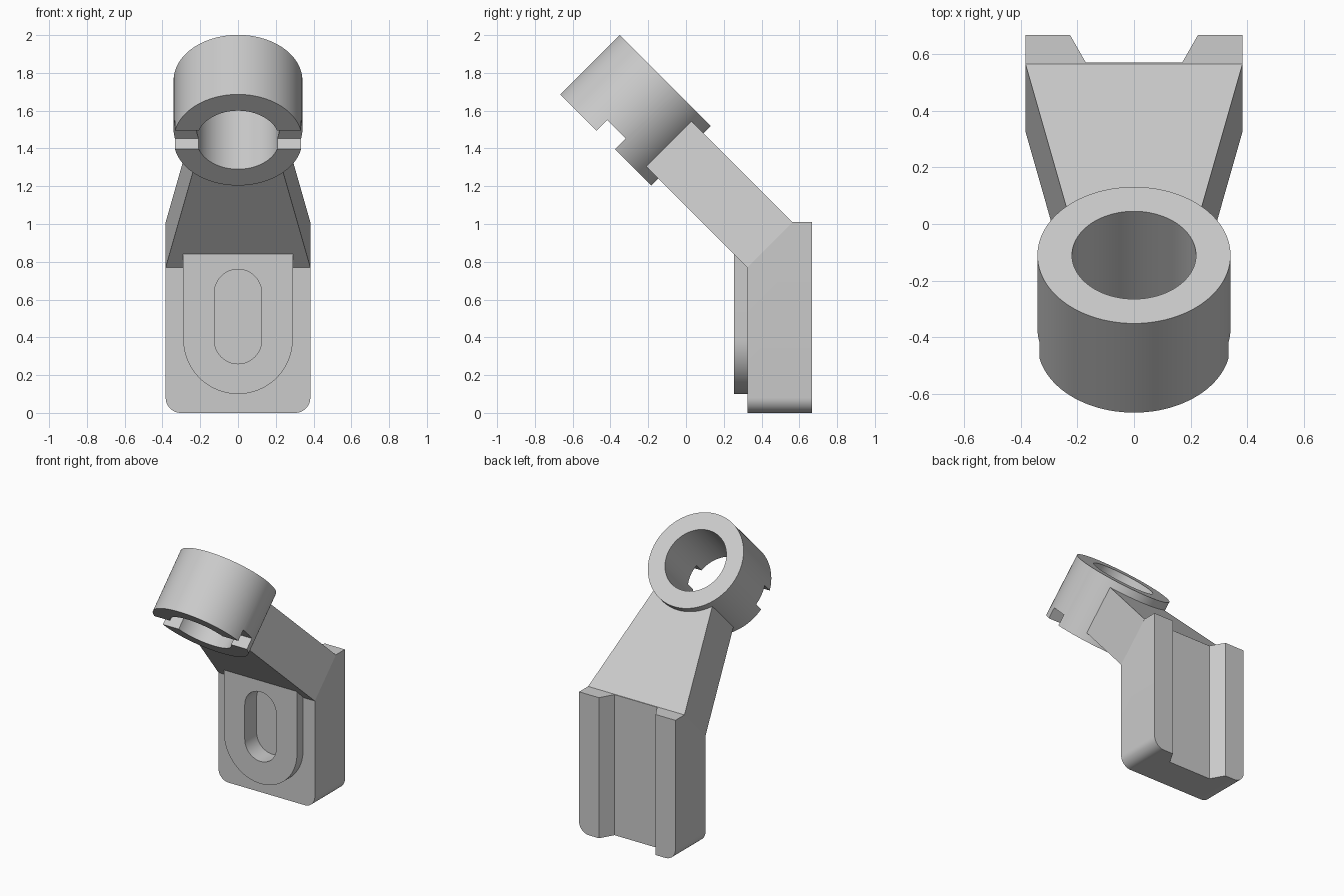
import bpy, bmesh
from math import pi, sin, cos, radians
from mathutils import Matrix, Vector

if "Cube" in bpy.data.objects:
    bpy.data.objects.remove(bpy.data.objects["Cube"])

# Axis maps for extruded outlines: (u, v, depth) -> xyz
FRONT = lambda u, v, d: (u, d, v)
SIDE = lambda u, v, d: (d, u, v)
TOP = lambda u, v, d: (u, v, d)


def prism(name, outline, d0, d1, axes=TOP, matrix=None):
    """Extrude a closed 2D outline between two depths."""
    bm = bmesh.new()
    a = [bm.verts.new(axes(u, v, d0)) for u, v in outline]
    b = [bm.verts.new(axes(u, v, d1)) for u, v in outline]
    bm.faces.new(a)
    bm.faces.new(b)
    n = len(outline)
    for i in range(n):
        j = (i + 1) % n
        bm.faces.new((a[i], a[j], b[j], b[i]))
    if matrix:
        bm.transform(matrix)
    bmesh.ops.recalc_face_normals(bm, faces=bm.faces)
    me = bpy.data.meshes.new(name)
    bm.to_mesh(me)
    bm.free()
    ob = bpy.data.objects.new(name, me)
    bpy.context.collection.objects.link(ob)
    return ob


def arc(cx, cy, r, start, end, n):
    return [(cx + r * cos(radians(start + (end - start) * i / n)),
             cy + r * sin(radians(start + (end - start) * i / n))) for i in range(n + 1)]


def circle(r, n=96):
    return arc(0, 0, r, 0, 360, n)[:-1]


def activate(ob):
    bpy.ops.object.select_all(action='DESELECT')
    bpy.context.view_layer.objects.active = ob
    ob.select_set(True)


def cut(ob, *cutters):
    for c in cutters:
        m = ob.modifiers.new("cut", 'BOOLEAN')
        m.operation, m.solver, m.object = 'DIFFERENCE', 'EXACT', c
        activate(ob)
        bpy.ops.object.modifier_apply(modifier=m.name)


# Mounting plate with rounded lower corners
W, R = 0.383, 0.08
plate = prism("mounting_plate",
              [(W, 1.01), (-W, 1.01)] + arc(-W + R, R, R, 180, 270, 10)
              + arc(W - R, R, R, 270, 360, 10), 0.325, 0.667, FRONT)

# Raised pad, round at the bottom, running up into the arm
pad = prism("slot_pad", [(0.29, 0.84), (-0.29, 0.84)] + arc(0, 0.39, 0.29, 180, 360, 40),
            0.255, 0.325, FRONT)

# Cutters: slanted top front, flared back groove, blind slot
bevel = prism("bevel_cutter", [(0.225, 0.67), (0.665, 1.11), (0.225, 1.11)], -0.6, 0.6, SIDE)
# keep the flat ledge behind the slant untouched
bevel_top = [(0.225, 0.67), (0.565, 1.01), (0.565, 1.11), (0.225, 1.11)]
for v in list(bpy.data.objects):
    if v is bevel or v.name == "bevel_cutter":
        bpy.data.objects.remove(v)
bevel = prism("bevel_cutter", bevel_top, -0.6, 0.6, SIDE)
groove = prism("groove_cutter", [(-0.17, 0.57), (0.17, 0.57), (0.254, 0.717), (-0.254, 0.717)],
               -0.1, 1.1)
slot = prism("slot_cutter", arc(0, 0.635, 0.125, 0, 180, 24) + arc(0, 0.385, 0.125, 180, 360, 24),
             0.2, 0.39, FRONT)
cut(plate, bevel, groove, slot)
cut(pad, slot)

# Tilted head frame: origin at the ring's lower face, z along the ring axis
HEAD = Matrix.Translation((0, -0.425, 1.445)) @ Matrix.Rotation(-pi / 4, 4, 'X')

# Tapered arm from plate to ring
arm = prism("arm", [(-0.229, 0.245), (0.229, 0.245), (W, 1.0076), (-W, 1.0076)],
            0.053, 0.392, TOP, HEAD)

# Clamp ring with a bore and a notch across the lower face
ring = prism("clamp_ring", circle(0.341), 0, 0.4455, TOP, HEAD)
bore = prism("bore_cutter", circle(0.219), -0.1, 0.6, TOP, HEAD)
notch = prism("notch_cutter", [(-0.5, -0.069), (0.5, -0.069), (0.5, 0.069), (-0.5, 0.069)],
              -0.1, 0.08, TOP, HEAD)
cut(ring, bore, notch)

for c in (bevel, groove, slot, bore, notch):
    bpy.data.objects.remove(c)
for ob in (plate, pad, arm, ring):
    activate(ob)
    bpy.ops.object.shade_smooth_by_angle(angle=radians(30))
